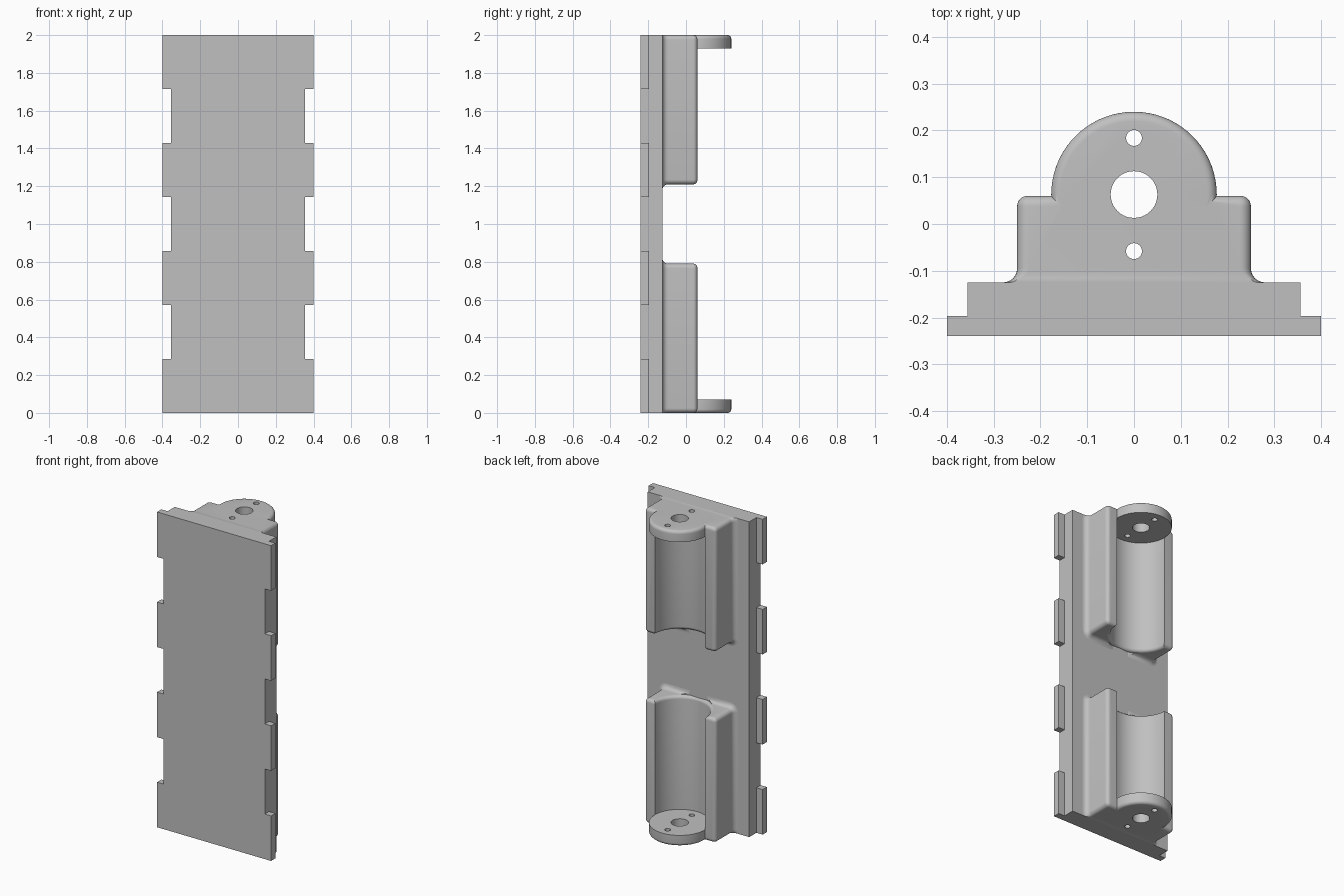
import bpy, bmesh
from math import sin, cos, pi, radians

cube = bpy.data.objects.get("Cube")
if cube:
    bpy.data.objects.remove(cube, do_unlink=True)

grey = bpy.data.materials.new("plain grey")
grey.use_nodes = True
colour = (0.53, 0.53, 0.53, 1)
grey.diffuse_color = colour
grey.node_tree.nodes["Principled BSDF"].inputs["Base Color"].default_value = colour

AXIS_Y = 0.063   # centre line of the round trough
BORE = 0.177     # trough and end cap radius
FACE_Y = -0.125  # rear surface of the plate
END = 0.79       # length of each holder


def make(name, bm):
    bmesh.ops.recalc_face_normals(bm, faces=bm.faces[:])
    mesh = bpy.data.meshes.new(name)
    bm.to_mesh(mesh)
    bm.free()
    mesh.materials.append(grey)
    obj = bpy.data.objects.new(name, mesh)
    bpy.context.collection.objects.link(obj)
    return obj


def skin(name, rings):
    """Join equal rings of points into a closed solid."""
    bm = bmesh.new()
    loops = [[bm.verts.new(p) for p in ring] for ring in rings]
    for a, b in zip(loops, loops[1:]):
        for i in range(len(a)):
            j = (i + 1) % len(a)
            bm.faces.new((a[i], a[j], b[j], b[i]))
    bm.faces.new(loops[0])
    bm.faces.new(loops[-1])
    return make(name, bm)


def lathe(name, profile, y=AXIS_Y, n=72):
    return skin(name, [[(r * cos(2 * pi * i / n), y + r * sin(2 * pi * i / n), z)
                        for i in range(n)] for r, z in profile])


def box(name, x0, x1, y0, y1, z0, z1):
    return skin(name, [[(x0, y0, z), (x1, y0, z), (x1, y1, z), (x0, y1, z)]
                       for z in (z0, z1)])


def apply(obj, mod):
    bpy.ops.object.select_all(action="DESELECT")
    bpy.context.view_layer.objects.active = obj
    obj.select_set(True)
    bpy.ops.object.modifier_apply(modifier=mod.name)


def combine(obj, tool, operation):
    mod = obj.modifiers.new("combine", "BOOLEAN")
    mod.operation, mod.solver, mod.object = operation, "EXACT", tool
    apply(obj, mod)
    bpy.data.objects.remove(tool, do_unlink=True)


def finish(obj):
    """Clean flat areas and smooth the rounded ones."""
    bm = bmesh.new()
    bm.from_mesh(obj.data)
    bmesh.ops.remove_doubles(bm, verts=bm.verts[:], dist=0.0001)
    bmesh.ops.dissolve_limit(bm, angle_limit=radians(0.5),
                             verts=bm.verts[:], edges=bm.edges[:])
    bm.to_mesh(obj.data)
    bm.free()
    bpy.ops.object.select_all(action="DESELECT")
    bpy.context.view_layer.objects.active = obj
    obj.select_set(True)
    bpy.ops.object.shade_smooth_by_angle(angle=radians(35))


# Mounting plate with four tabs along each side
plate = box("mounting_plate", -0.356, 0.356, -0.24, FACE_Y, 0, 2)
pitch = 2 / 7
for k in range(0, 7, 2):
    tab = box("tab", -0.4, 0.4, -0.24, -0.197, k * pitch, (k + 1) * pitch)
    combine(plate, tab, "UNION")
finish(plate)


# Holder block: rounded rectangles stacked from a flared foot to a rounded top
def outline(y, grow, steps=6):
    r = 0.025 + grow
    hx, hz = 0.25 + grow - r, END / 2 + grow - r
    ring = []
    for q, (sx, sz) in enumerate(((1, 1), (-1, 1), (-1, -1), (1, -1))):
        for i in range(steps + 1):
            a = (q + i / steps) * pi / 2
            ring.append((sx * hx + r * cos(a), y,
                         max(0, END / 2 + sz * hz + r * sin(a))))
    return ring


FILLET, ROUND, TOP = 0.03, 0.022, 0.06
arc = [i * pi / 12 for i in range(7)]
levels = [(FACE_Y - 0.001, FILLET)]
levels += [(FACE_Y + FILLET * (1 - cos(a)), FILLET * (1 - sin(a))) for a in arc]
levels += [(TOP - ROUND + ROUND * sin(a), -ROUND * (1 - cos(a))) for a in arc]
holder = skin("end_holders", [outline(y, g) for y, g in levels])

# Round trough with a softened mouth
flare = 0.02
mouth = [(BORE + flare * (1 - cos(a)), END - flare + flare * sin(a)) for a in arc]
trough = lathe("trough_cutter", [(BORE, 0.07)] + mouth + [(BORE + flare, 0.9)])
combine(holder, trough, "DIFFERENCE")

# Round end cap with a softened outer rim
rim = [(BORE - flare * (1 - sin(a)), flare * (1 - cos(a))) for a in arc]
combine(holder, lathe("end_cap", rim + [(BORE, 0.07)]), "UNION")

# Shaft hole and two screw holes
for radius, y in ((0.05, AXIS_Y), (0.017, AXIS_Y + 0.121), (0.017, AXIS_Y - 0.121)):
    hole = lathe("hole_cutter", [(radius, -0.1), (radius, 0.2)], y, 40)
    combine(holder, hole, "DIFFERENCE")

# Repeat the holder at the other end
for v in holder.data.vertices:
    v.co.z -= 1
holder.location.z = 1
mirror = holder.modifiers.new("other_end", "MIRROR")
mirror.use_axis = (False, False, True)
mirror.use_mirror_merge = False
apply(holder, mirror)
finish(holder)
